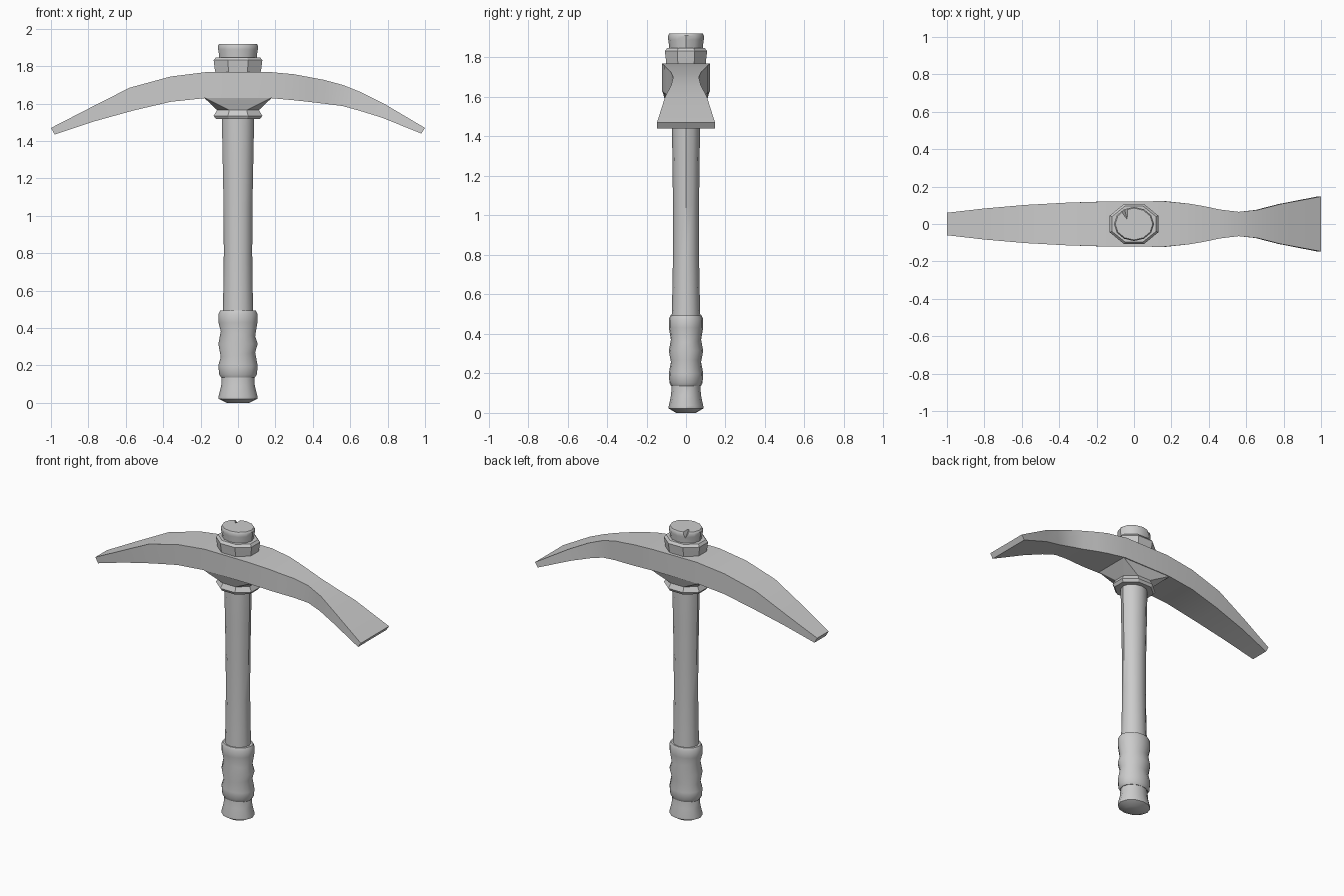
import bpy, bmesh
from math import cos, sin, pi

if "Cube" in bpy.data.objects:
    bpy.data.objects.remove(bpy.data.objects["Cube"])


def finish(name, bm, angle=0.6):
    bmesh.ops.recalc_face_normals(bm, faces=bm.faces)
    me = bpy.data.meshes.new(name)
    bm.to_mesh(me)
    bm.free()
    ob = bpy.data.objects.new(name, me)
    bpy.context.collection.objects.link(ob)
    if angle:
        bpy.ops.object.select_all(action='DESELECT')
        ob.select_set(True)
        bpy.context.view_layer.objects.active = ob
        bpy.ops.object.shade_smooth_by_angle(angle=angle)
    return ob


def loft(name, rings, angle=0.6):
    """Skin a list of point rings and cap both ends."""
    bm = bmesh.new()
    loops = [[bm.verts.new(p) for p in ring] for ring in rings]
    for a, b in zip(loops, loops[1:]):
        n = len(a)
        for i in range(n):
            j = (i + 1) % n
            bm.faces.new((a[i], a[j], b[j], b[i]))
    bm.faces.new(loops[0])
    bm.faces.new(loops[-1])
    return finish(name, bm, angle)


def oval(z, rx, ry, n=12, tilt=0.0, off=0.0):
    return [(rx * cos(2 * pi * (i + off) / n), ry * sin(2 * pi * (i + off) / n),
             z + tilt * cos(2 * pi * (i + off) / n)) for i in range(n)]


def octagon(z, ax, ay):
    """Octagon with flat sides at +-ax and +-ay."""
    k = 1 / cos(pi / 8)
    return oval(z, ax * k, ay * k, 8, 0, 0.5)


# Wooden shaft
loft("shaft", [oval(z, rx, ry) for z, rx, ry in (
    (0.47, .082, .073), (0.62, .078, .069), (0.8, .076, .066),
    (1.05, .077, .066), (1.3, .082, .069), (1.56, .087, .073), (1.85, .087, .073))])

# Flared pommel at the foot of the shaft
loft("pommel", [oval(z, rx, rx * .84) for z, rx in (
    (0, .06), (.022, .104), (.035, .104), (.09, .09), (.15, .086))])

# Wrapped grip with tilted valleys between the bands
loft("grip", [oval(z, rx, rx * .83, 16, t) for z, rx, t in (
    (.135, .09, 0), (.152, .101, 0), (.2, .105, -.002), (.258, .092, .013),
    (.315, .105, 0), (.37, .092, -.013), (.43, .104, .002),
    (.475, .105, 0), (.493, .096, 0))], 0.75)

# Shaft end above the head, with a chipped notch
knob = loft("shaft_end", [oval(z, rx, rx * .85) for z, rx in (
    (1.8, .098), (1.86, .101), (1.89, .106), (1.91, .107), (1.92, .1))])
bm = bmesh.new()
for p in ((-.115, .11, 1.95), (-.02, .12, 1.95), (-.036, .02, 1.95),
          (-.06, .12, 1.855), (-.038, .028, 1.915)):
    bm.verts.new(p)
bmesh.ops.convex_hull(bm, input=bm.verts)
cutter = finish("notch_cutter", bm, 0)
cutter.hide_render = True
cutter.hide_set(True)
mod = knob.modifiers.new("notch", 'BOOLEAN')
mod.operation = 'DIFFERENCE'
mod.solver = 'EXACT'
mod.object = cutter

# Octagonal collars above and below the head
loft("upper_collar", [octagon(*r) for r in (
    (1.75, .118, .098), (1.79, .125, .102), (1.832, .13, .107), (1.848, .118, .095))], 0.3)
loft("lower_collar", [octagon(*r) for r in (
    (1.518, .118, .098), (1.535, .13, .107), (1.572, .108, .09))], 0.3)

# Tapered socket joining the lower collar to the head
bm = bmesh.new()
for p in octagon(1.565, .111, .092) + [(x, y, 1.635) for x in (-.185, .185) for y in (-.118, .118)]:
    bm.verts.new(p)
bmesh.ops.convex_hull(bm, input=bm.verts)
finish("socket", bm, 0.1)

# Curved head: x top, z top, x bottom, z bottom, half width
sections = (
    (-1, 1.47, -.98, 1.435, .06), (-.8, 1.573, -.78, 1.502, .083),
    (-.58, 1.685, -.56, 1.563, .102), (-.36, 1.745, -.36, 1.61, .114),
    (-.16, 1.77, -.17, 1.63, .12), (.16, 1.77, .17, 1.63, .122),
    (.3, 1.757, .3, 1.618, .108), (.375, 1.743, .375, 1.61, .095),
    (.46, 1.727, .46, 1.60, .077), (.56, 1.70, .56, 1.587, .065),
    (.66, 1.66, .65, 1.562, .075), (.78, 1.60, .77, 1.525, .106),
    (1, 1.47, .98, 1.44, .147))
loft("pick_head", [[(xt, -w, zt), (xt, w, zt), (xb, w, zb), (xb, -w, zb)]
                   for xt, zt, xb, zb, w in sections], 0.7)
